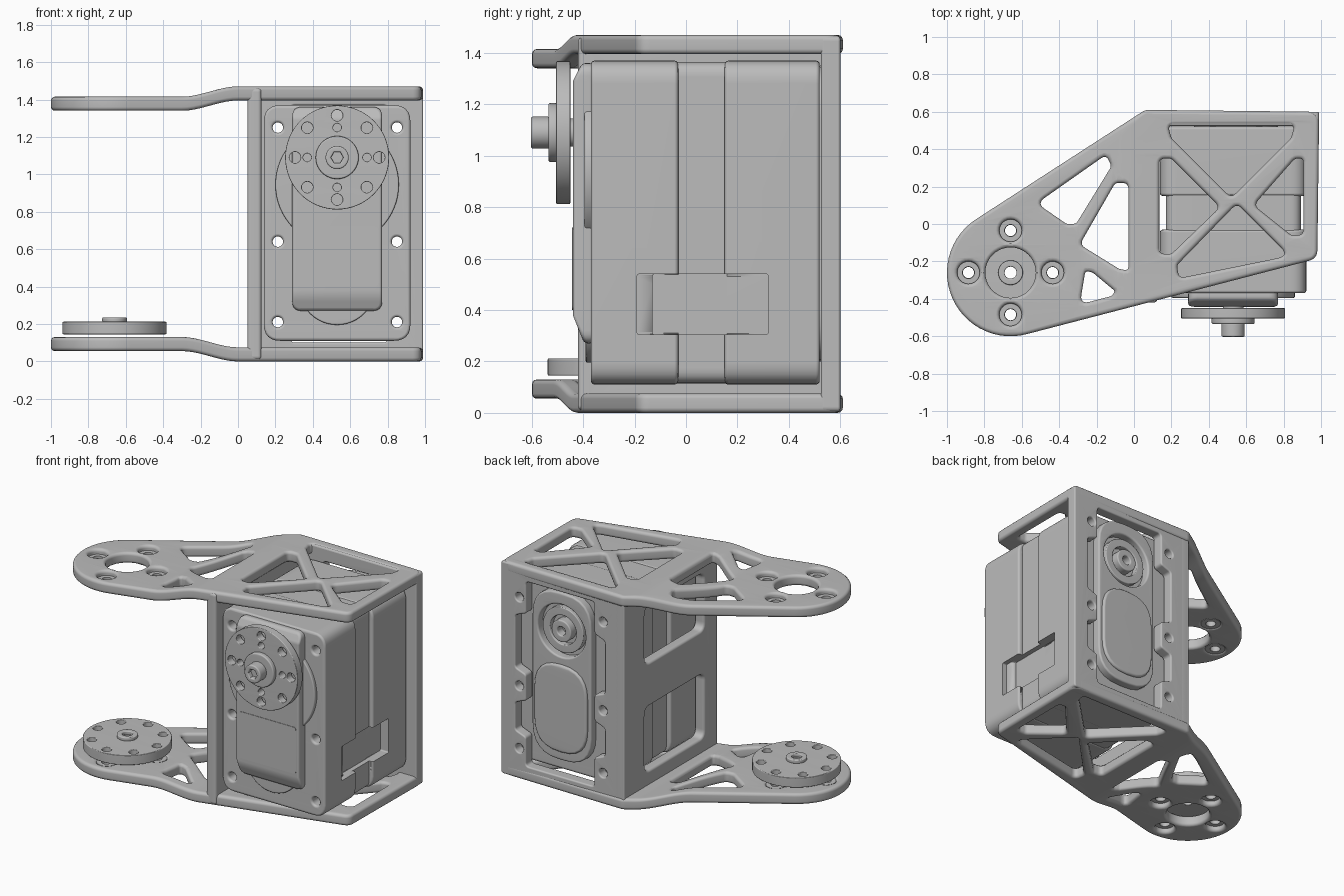
import bpy, bmesh, math
from mathutils import Matrix, Vector

cube = bpy.data.objects.get("Cube")
if cube:
    bpy.data.objects.remove(cube)

grey = bpy.data.materials.new("plain grey")
grey.use_nodes = True
colour = (0.5, 0.5, 0.5, 1)
grey.diffuse_color = colour
grey.node_tree.nodes["Principled BSDF"].inputs["Base Color"].default_value = colour

# Sketch planes: local (u, v, w) to world axes
TOP = Matrix.Identity(3)
FRONT = Matrix(((1, 0, 0), (0, 0, -1), (0, 1, 0)))
SIDE = Matrix(((0, 0, 1), (1, 0, 0), (0, 1, 0)))


def circle(u, v, r, n=40):
    return [(u + r * math.cos(math.tau * i / n), v + r * math.sin(math.tau * i / n)) for i in range(n)]


def ring_points(u, v, r, n, turn=0):
    return [(u + r * math.cos(turn + math.tau * i / n), v + r * math.sin(turn + math.tau * i / n)) for i in range(n)]


def fillet(points, r):
    """Round every sharp corner of a polygon."""
    out = []
    for i, p in enumerate(points):
        p = Vector(p)
        a, b = Vector(points[i - 1]) - p, Vector(points[(i + 1) % len(points)]) - p
        turn = math.pi - a.angle(b)
        if turn < 0.2:
            out.append(tuple(p))
            continue
        t = min(r * math.tan(turn / 2), a.length * 0.48, b.length * 0.48)
        s, e = p + a.normalized() * t, p + b.normalized() * t
        for k in range(7):
            f = k / 6
            out.append(tuple(s * (1 - f) ** 2 + p * (2 * f * (1 - f)) + e * f ** 2))
    return out


def rect(u0, u1, v0, v1, r):
    return fillet([(u0, v0), (u1, v0), (u1, v1), (u0, v1)], r)


def finish(obj):
    obj.data.materials.clear()
    obj.data.materials.append(grey)
    bpy.ops.object.select_all(action='DESELECT')
    obj.select_set(True)
    bpy.context.view_layer.objects.active = obj
    bpy.ops.object.shade_smooth_by_angle(angle=math.radians(40))
    mod = obj.modifiers.new("Weighted normals", 'WEIGHTED_NORMAL')
    mod.keep_sharp = True


def panel(name, plane, w0, w1, loops, bevel=0.0, cuts=(), move=None):
    """Extrude an outline with holes from w0 to w1, optionally sliced and reshaped."""
    curve = bpy.data.curves.new(name, 'CURVE')
    curve.dimensions, curve.fill_mode = '2D', 'BOTH'
    curve.extrude = (w1 - w0) / 2 - bevel
    curve.bevel_depth, curve.bevel_resolution, curve.offset = bevel, 2, -bevel
    for loop in loops:
        spline = curve.splines.new('POLY')
        spline.points.add(len(loop) - 1)
        for point, (u, v) in zip(spline.points, loop):
            point.co = (u, v, 0, 1)
        spline.use_cyclic_u = True
    temp = bpy.data.objects.new(name + "_sketch", curve)
    bpy.context.collection.objects.link(temp)
    dg = bpy.context.evaluated_depsgraph_get()
    mesh = bpy.data.meshes.new_from_object(temp.evaluated_get(dg))
    bpy.data.objects.remove(temp)
    bm = bmesh.new()
    bm.from_mesh(mesh)
    bmesh.ops.remove_doubles(bm, verts=bm.verts, dist=0.0001)
    for co, no in cuts:
        bmesh.ops.bisect_plane(bm, geom=bm.verts[:] + bm.edges[:] + bm.faces[:], plane_co=co, plane_no=no)
    for vert in bm.verts:
        vert.co.z += (w0 + w1) / 2
        if move:
            move(vert.co)
    bmesh.ops.transform(bm, matrix=plane.to_4x4(), verts=bm.verts)
    bmesh.ops.recalc_face_normals(bm, faces=bm.faces)
    bm.to_mesh(mesh)
    bm.free()
    obj = bpy.data.objects.new(name, mesh)
    bpy.context.collection.objects.link(obj)
    finish(obj)
    return obj


# Bracket plates with truss windows and a stepped arm
px, py = -0.66, -0.26
outline = [(px + 0.34 * math.cos(math.radians(a)), py + 0.34 * math.sin(math.radians(a)))
           for a in [123 + 161.6 * i / 26 for i in range(27)]]
outline = fillet(outline + [(0.98, -0.185), (0.99, 0.6), (0.06, 0.61)], 0.06)
windows = [
    [(0.18, 0.53), (0.86, 0.53), (0.84, 0.46), (0.52, 0.14), (0.2, 0.46)],
    [(0.135, 0.35), (0.2, 0.35), (0.46, 0.09), (0.2, -0.16), (0.135, -0.16)],
    [(0.64, 0.1), (0.86, 0.35), (0.905, 0.35), (0.905, -0.06), (0.84, -0.06)],
    [(0.55, 0.11), (0.83, -0.17), (0.24, -0.29), (0.23, -0.22)],
    [(-0.52, 0.11), (-0.15, 0.37), (-0.12, 0.31), (-0.31, 0.0), (-0.36, 0.0)],
    [(-0.29, -0.11), (-0.1, 0.22), (-0.03, 0.22), (-0.03, -0.25), (-0.08, -0.24)],
    [(-0.26, -0.25), (-0.22, -0.26), (-0.1, -0.36), (-0.12, -0.385), (-0.29, -0.43)],
]
mounts = ring_points(px, py, 0.225, 4)
plate_loops = [outline, circle(px, py, 0.135)] + [fillet(w, 0.035) for w in windows]
plate_loops += [circle(u, v, 0.06, 24) for u, v in mounts]
bend_cuts = [((-0.3 + 0.03 * i, 0, 0), (1, 0, 0)) for i in range(11)]


def step(height):
    def move(co):
        f = min(max(-co.x / 0.3, 0), 1)
        co.z += height * f * f * (3 - 2 * f)
    return move


panel("bottom_plate", TOP, 0.0, 0.075, plate_loops, 0.02, bend_cuts, step(0.055))
panel("top_plate", TOP, 1.395, 1.47, plate_loops, 0.02, bend_cuts, step(-0.055))
for level, z in (("bottom", 0.09), ("top", 1.345)):
    for i, (u, v) in enumerate(mounts):
        panel(f"{level}_hole_seat_{i + 1}", TOP, z, z + 0.035, [circle(u, v, 0.063, 24), circle(u, v, 0.032, 24)])

# Bracket side wall and back wall
panel("side_wall", SIDE, 0.05, 0.125, [rect(-0.42, 0.6, 0.01, 1.46, 0.02),
      rect(-0.27, 0.37, 0.17, 0.61, 0.05), rect(-0.27, 0.37, 0.91, 1.3, 0.05)], 0.018)
screws = [(x, z) for x in (0.213, 0.85) for z in (0.21, 0.64, 1.25)]
half = [(0.8, 0.1), (0.8, 0.3), (0.88, 0.33), (0.88, 0.52), (0.8, 0.55),
        (0.8, 0.73), (0.88, 0.76), (0.88, 1.12), (0.8, 1.15), (0.8, 1.37)]
opening = fillet(half + [(1.08 - x, z) for x, z in reversed(half)], 0.025)
panel("back_wall", FRONT, -0.6, -0.525, [rect(0.05, 0.99, 0.005, 1.465, 0.02), opening]
      + [circle(x, z, 0.03, 20) for x, z in screws], 0.01)

# Servo case in three slabs, leaving a groove down each side
holes = [circle(x, z, 0.028, 20) for x, z in screws]
case = [rect(0.138, 0.922, 0.11, 1.37, 0.09)] + holes
slabs = [panel("case_front", FRONT, 0.03, 0.37, case, 0.015),
         panel("case_middle", FRONT, -0.16, 0.04, [rect(0.17, 0.893, 0.115, 1.365, 0.06)] + holes),
         panel("case_rear", FRONT, -0.52, -0.15, case, 0.015)]

# Connector socket cut into the case side
for u0, u1, depth in ((-0.13, 0.32, 0.86), (-0.19, -0.12, 0.89)):
    cutter = panel("socket_cutter", SIDE, depth, 1.1, [rect(u0, u1, 0.305, 0.54, 0.01)])
    for slab in slabs:
        mod = slab.modifiers.new("Socket", 'BOOLEAN')
        mod.operation, mod.object, mod.solver = 'DIFFERENCE', cutter, 'EXACT'
        dg = bpy.context.evaluated_depsgraph_get()
        cut = bpy.data.meshes.new_from_object(slab.evaluated_get(dg))
        slab.modifiers.clear()
        slab.data = cut
        finish(slab)
    bpy.data.objects.remove(cutter)


# Gear cover on the front, sloped at both ends
def slope(co):
    if co.z > 0.4:
        co.z -= max(0.38 - co.y, 0) * 0.4 + max(co.y - 1.29, 0) * 0.5


panel("gear_bulge", FRONT, 0.36, 0.395, [circle(0.53, 0.945, 0.33, 64)], 0.008)
panel("lower_bulge", FRONT, 0.36, 0.39, [circle(0.53, 0.4, 0.205, 48)], 0.008)
panel("gear_cover", FRONT, 0.36, 0.44, [rect(0.29, 0.77, 0.27, 1.36, 0.05)], 0.015,
      [((0, 0.38, 0), (0, 1, 0)), ((0, 1.29, 0), (0, 1, 0))], slope)
panel("label_plate", FRONT, 0.438, 0.443, [rect(0.32, 0.75, 0.4, 0.72, 0.02)])


# Round horns: drilled disc, hub and screw
def horn(name, plane, u, v, w0, w1, inner):
    loops = [circle(u, v, 0.278, 64), circle(u, v, 0.032, 24)]
    loops += [circle(a, b, 0.03, 20) for a, b in ring_points(u, v, 0.225, 8)]
    if inner:
        loops += [circle(a, b, 0.022, 16) for a, b in ring_points(u, v, 0.16, 4)]
    panel(name, plane, w0, w1, loops, 0.005)


horn("drive_horn", FRONT, 0.53, 1.09, 0.45, 0.505, True)
panel("drive_shaft", FRONT, 0.42, 0.57, [circle(0.53, 1.09, 0.055)])
panel("drive_hub", FRONT, 0.5, 0.535, [circle(0.53, 1.09, 0.115)], 0.008)
panel("drive_screw", FRONT, 0.53, 0.603, [circle(0.53, 1.09, 0.062), ring_points(0.53, 1.09, 0.033, 6)], 0.008)
horn("idle_horn", TOP, px, py, 0.145, 0.212, False)
panel("idle_hub", TOP, 0.21, 0.235, [circle(px, py, 0.066), circle(px, py, 0.032, 24)], 0.006)

# Rear cover with a round bearing pocket and a rounded foot
panel("rear_cover", FRONT, -0.575, -0.51, [fillet([(0.32, 0.2), (0.77, 0.2), (0.77, 1.35), (0.32, 1.35)], 0.2),
      circle(0.545, 1.09, 0.18)], 0.012)
panel("rear_foot", FRONT, -0.592, -0.51, [rect(0.345, 0.745, 0.26, 0.86, 0.19)], 0.015)
panel("bearing_ring", FRONT, -0.56, -0.51, [circle(0.545, 1.09, 0.155), circle(0.545, 1.09, 0.1)], 0.006)
panel("bearing_boss", FRONT, -0.58, -0.51, [circle(0.545, 1.09, 0.075), circle(0.545, 1.09, 0.03, 20)], 0.008)
